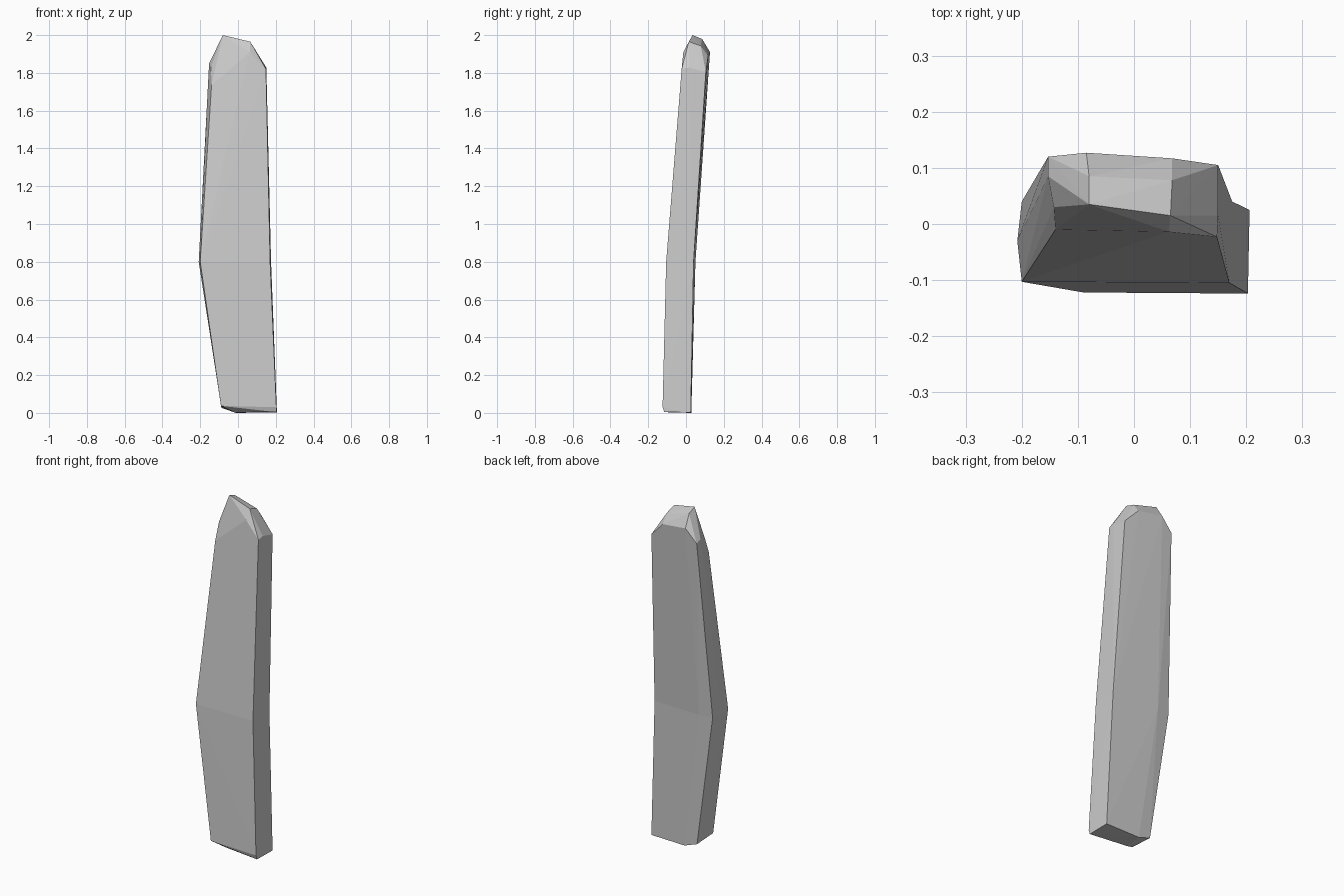
import bpy, bmesh
from mathutils import Vector

if "Cube" in bpy.data.objects:
    bpy.data.objects.remove(bpy.data.objects["Cube"])

# Foot of the stone: chipped front and left edges
foot = [(-0.09, -0.122, 0.037), (0.203, -0.124, 0.03), (0.203, -0.115, 0.004),
        (0.206, 0.025, 0.003), (-0.01, 0.028, 0.0), (-0.088, 0.024, 0.027),
        (-0.02, -0.085, 0.003)]

# Waist cross-section, where the stone is widest
waist = [(-0.2, -0.103, 0.8), (0.17, -0.105, 0.8), (0.175, 0.04, 0.8),
         (-0.12, 0.05, 0.8), (-0.2, 0.04, 0.8), (-0.208, -0.03, 0.8)]

# Shoulders and bevelled, slanted crown
crown = [(-0.14, -0.01, 1.735), (-0.143, 0.03, 1.83), (-0.153, 0.085, 1.85),
         (-0.153, 0.12, 1.837), (-0.085, 0.127, 1.91), (0.068, 0.117, 1.89),
         (0.15, 0.105, 1.805), (0.15, 0.015, 1.828), (0.148, -0.023, 1.82),
         (0.062, -0.014, 1.91), (-0.08, 0.035, 2.0), (0.065, 0.015, 1.965),
         (0.068, 0.078, 1.943), (-0.08, 0.085, 1.98)]


def add_hull(bm, points):
    """Wrap one half of the stone, leaving it open at the waist."""
    verts = [bm.verts.new(p) for p in points]
    res = bmesh.ops.convex_hull(bm, input=verts)
    loose = {g for g in res["geom_interior"] + res["geom_unused"]
             if isinstance(g, bmesh.types.BMVert)}
    bmesh.ops.delete(bm, geom=[v for v in loose if v.is_valid and not v.link_faces],
                     context='VERTS')
    cap = [f for f in bm.faces if all(abs(v.co.z - 0.8) < 1e-4 for v in f.verts)]
    bmesh.ops.delete(bm, geom=cap, context='FACES')


bm = bmesh.new()
add_hull(bm, foot + waist)
add_hull(bm, waist + crown)
bmesh.ops.remove_doubles(bm, verts=bm.verts[:], dist=0.001)
bmesh.ops.recalc_face_normals(bm, faces=bm.faces[:])

mesh = bpy.data.meshes.new("standing_stone")
bm.to_mesh(mesh)
bm.free()
stone = bpy.data.objects.new("standing_stone", mesh)
bpy.context.collection.objects.link(stone)
